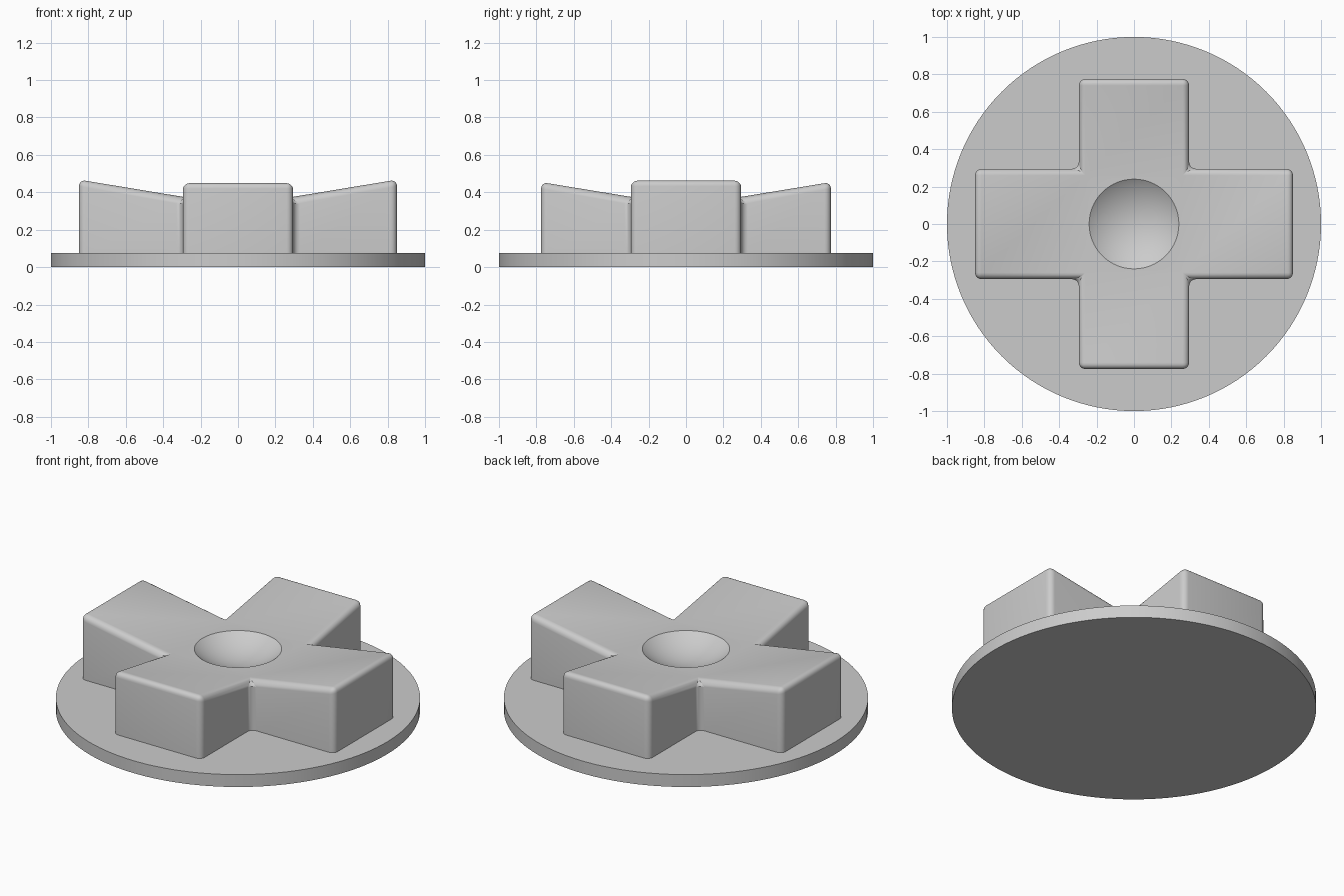
import bpy
import bmesh
import math

cube = bpy.data.objects.get("Cube")
if cube:
    bpy.data.objects.remove(cube, do_unlink=True)

grey = bpy.data.materials.new("light grey plastic")
grey.use_nodes = True
colour = (0.6, 0.6, 0.6, 1)
grey.diffuse_color = colour
grey.node_tree.nodes["Principled BSDF"].inputs["Base Color"].default_value = colour

BASE_TOP = 0.075
HALF_WIDTH = 0.295
HUB_TOP = 0.37
REACH_X, REACH_Y = 0.85, 0.775
SLOPE = math.tan(math.radians(10))


def smooth(obj, angle):
    bpy.ops.object.select_all(action="DESELECT")
    obj.select_set(True)
    bpy.context.view_layer.objects.active = obj
    bpy.ops.object.shade_smooth_by_angle(angle=math.radians(angle))


# Round base plate
bpy.ops.mesh.primitive_cylinder_add(vertices=128, radius=1, depth=BASE_TOP,
                                    location=(0, 0, BASE_TOP / 2))
base = bpy.context.object
base.name = "base_plate"
base.data.materials.append(grey)
smooth(base, 30)

# Cross pad: five top faces, the arms rising outward from a flat hub
bm = bmesh.new()
xs = (-REACH_X, -HALF_WIDTH, HALF_WIDTH, REACH_X)
ys = (-REACH_Y, -HALF_WIDTH, HALF_WIDTH, REACH_Y)
grid = {}


def corner(i, j):
    if (i, j) not in grid:
        x, y = xs[i], ys[j]
        rise = max(abs(x), abs(y)) - HALF_WIDTH
        grid[i, j] = bm.verts.new((x, y, HUB_TOP + rise * SLOPE))
    return grid[i, j]


for i, j in ((1, 1), (0, 1), (2, 1), (1, 0), (1, 2)):
    bm.faces.new([corner(i, j), corner(i + 1, j),
                  corner(i + 1, j + 1), corner(i, j + 1)])

# Walls and floor of the cross
rim = [e for e in bm.edges if e.is_boundary]
walls = bmesh.ops.extrude_edge_only(bm, edges=rim)["geom"]
for v in walls:
    if isinstance(v, bmesh.types.BMVert):
        v.co.z = BASE_TOP - 0.01
bmesh.ops.holes_fill(bm, edges=[e for e in bm.edges if e.is_boundary], sides=0)
bmesh.ops.recalc_face_normals(bm, faces=bm.faces)

# Round the upright edges and the top outline
uprights = [e for e in bm.edges
            if (e.verts[0].co.xy - e.verts[1].co.xy).length < 0.001]
bmesh.ops.bevel(bm, geom=rim + uprights, offset=0.035, offset_type="OFFSET",
                segments=5, profile=0.5, affect="EDGES", clamp_overlap=True)
bmesh.ops.recalc_face_normals(bm, faces=bm.faces)
mesh = bpy.data.meshes.new("cross_pad")
bm.to_mesh(mesh)
bm.free()
pad = bpy.data.objects.new("cross_pad", mesh)
bpy.context.collection.objects.link(pad)
mesh.materials.append(grey)

# Thumb dimple in the hub
RADIUS, DEPTH = 0.24, 0.08
ball = (RADIUS ** 2 + DEPTH ** 2) / (2 * DEPTH)
bpy.ops.mesh.primitive_uv_sphere_add(segments=64, ring_count=64, radius=ball,
                                     location=(0, 0, HUB_TOP - DEPTH + ball))
cutter = bpy.context.object
cutter.name = "dimple_cutter"
cutter.data.materials.append(grey)
cut = pad.modifiers.new("dimple", "BOOLEAN")
cut.operation = "DIFFERENCE"
cut.solver = "EXACT"
cut.object = cutter
bpy.context.view_layer.objects.active = pad
bpy.ops.object.modifier_apply(modifier=cut.name)
bpy.data.objects.remove(cutter, do_unlink=True)
smooth(pad, 25)
